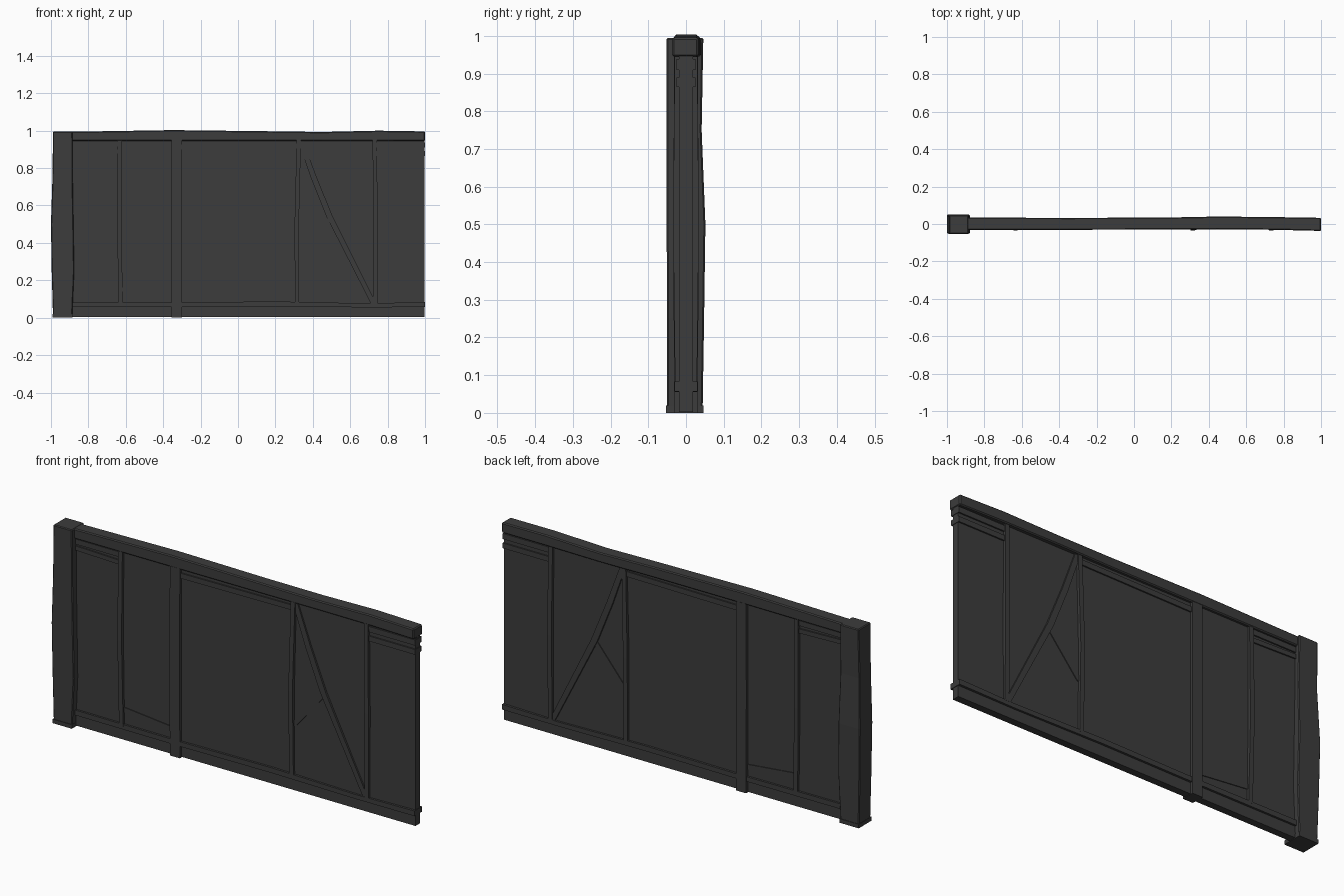
import bpy, bmesh
from mathutils import Vector

mat = bpy.data.materials.new("dark_wood")
mat.diffuse_color = (0.045, 0.045, 0.045, 1)


def beam(name, sections, bevel=0.0):
    """Sweep a rectangle along (x, z, y, width, depth) stations in the wall plane."""
    bm = bmesh.new()
    pts = [Vector((s[0], 0, s[1])) for s in sections]
    # ends are cut square to the dominant direction of the timber
    whole = pts[-1] - pts[0]
    square = Vector((1, 0, 0)) if abs(whole.z) > abs(whole.x) else Vector((0, 0, -1))
    rings = []
    for p, (x, z, y, w, d) in zip(pts, sections):
        c = Vector((x, y, z))
        side, dep = square * w / 2, Vector((0, d / 2, 0))
        rings.append([bm.verts.new(c + side * a + dep * b)
                      for a, b in ((-1, -1), (1, -1), (1, 1), (-1, 1))])
    for r, s in zip(rings, rings[1:]):
        for i in range(4):
            bm.faces.new((r[i], r[(i + 1) % 4], s[(i + 1) % 4], s[i]))
    bm.faces.new(rings[0])
    bm.faces.new(rings[-1])
    bmesh.ops.recalc_face_normals(bm, faces=bm.faces[:])
    me = bpy.data.meshes.new(name)
    bm.to_mesh(me)
    bm.free()
    ob = bpy.data.objects.new(name, me)
    me.materials.append(mat)
    bpy.context.collection.objects.link(ob)
    if bevel:
        m = ob.modifiers.new("bevel", "BEVEL")
        m.width, m.segments, m.limit_method = bevel, 1, 'ANGLE'
    return ob


# Thin infill panel
beam("wall_panel", [(-0.93, 0.48, 0, 0.955, 0.036), (0.997, 0.48, 0, 0.955, 0.036)])

# Main post, slightly bowed, with a base shoe
beam("main_post", [(-0.938, 0.0, -0.003, 0.102, 0.094),
                   (-0.936, 0.25, -0.001, 0.120, 0.098),
                   (-0.940, 0.5, 0.0, 0.120, 0.103),
                   (-0.938, 0.75, -0.005, 0.108, 0.093),
                   (-0.937, 0.995, -0.003, 0.104, 0.098)], 0.004)
beam("post_shoe", [(-0.938, 0, -0.003, 0.106, 0.1), (-0.938, 0.02, -0.003, 0.106, 0.1)])

# Wavy top beam
beam("top_beam", [(-0.9, 0.969, 0.001, 0.050, 0.066),
                  (-0.35, 0.974, 0.001, 0.058, 0.064),
                  (0.15, 0.971, 0.002, 0.052, 0.064),
                  (0.45, 0.969, 0.006, 0.048, 0.068),
                  (0.75, 0.973, 0.003, 0.054, 0.068),
                  (1.0, 0.970, -0.002, 0.052, 0.070)], 0.005)

# Bottom rail
beam("bottom_rail", [(-0.9, 0.072, 0, 0.026, 0.056),
                     (-0.3, 0.070, 0, 0.024, 0.058),
                     (0.2, 0.074, 0, 0.026, 0.058),
                     (0.68, 0.066, 0, 0.022, 0.056),
                     (1.0, 0.070, 0, 0.026, 0.060)])

# Centre post
beam("centre_post", [(-0.328, 0, 0, 0.055, 0.064), (-0.329, 0.5, 0, 0.057, 0.066),
                     (-0.328, 0.95, 0, 0.055, 0.064)])

# Slender studs: bottom x, middle x, top x
for i, xs in enumerate([(-0.628, -0.634, -0.632), (0.316, 0.314, 0.325),
                        (0.733, 0.735, 0.731)]):
    beam(f"stud_{i + 1}", [(x, z, 0, 0.023, d) for x, z, d in
                           zip(xs, (0.075, 0.5, 0.95), (0.058, 0.068, 0.06))])

# Upper rails: x start, x end, z start, z end, height
for i, (x0, x1, z0, z1, h) in enumerate([(-0.9, -0.632, 0.928, 0.928, 0.026),
                                         (-0.9, -0.632, 0.896, 0.888, 0.022),
                                         (-0.32, 0.32, 0.912, 0.918, 0.026),
                                         (0.735, 1.0, 0.924, 0.924, 0.028),
                                         (0.735, 1.0, 0.877, 0.877, 0.026)]):
    beam(f"upper_rail_{i + 1}", [(x0, z0, 0, h, 0.05), (x1, z1, 0, h, 0.05)])

# Braces
beam("long_brace", [(0.335, 0.945, 0, 0.028, 0.05), (0.405, 0.75, 0, 0.032, 0.054),
                    (0.49, 0.54, 0, 0.034, 0.056), (0.725, 0.075, 0, 0.028, 0.052)])
beam("short_brace", [(0.318, 0.325, 0, 0.032, 0.044), (0.49, 0.53, 0, 0.032, 0.044)])
beam("low_brace", [(-0.632, 0.156, 0, 0.026, 0.044), (-0.33, 0.126, 0, 0.026, 0.044)])
